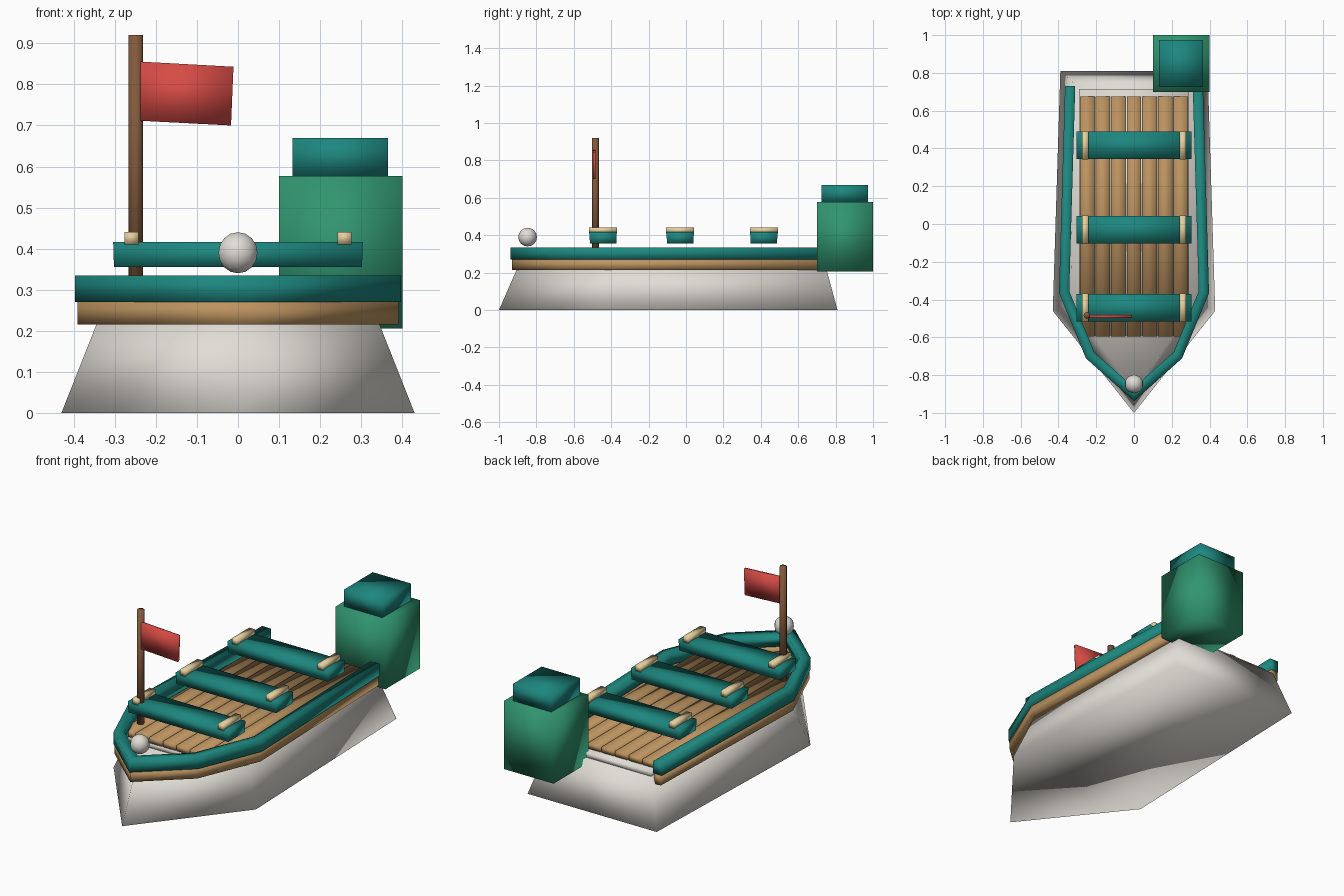
import bpy, bmesh
from mathutils import Vector

if "Cube" in bpy.data.objects:
    bpy.data.objects.remove(bpy.data.objects["Cube"])


def material(name, rgb):
    m = bpy.data.materials.new(name)
    m.diffuse_color = (*rgb, 1)
    m.use_nodes = True
    m.node_tree.nodes["Principled BSDF"].inputs["Base Color"].default_value = m.diffuse_color
    return m


TEAL = material("teal", (0.012, 0.24, 0.21))
GREEN = material("green", (0.03, 0.30, 0.16))
WOOD = material("wood", (0.50, 0.29, 0.115))
BROWN = material("brown", (0.22, 0.10, 0.045))
CREAM = material("cream", (0.78, 0.62, 0.33))
RED = material("red", (0.68, 0.07, 0.06))
WHITE = material("off_white", (0.75, 0.72, 0.67))


def finish(bm, name, mat):
    """Turn a bmesh into a smooth-shaded object."""
    bmesh.ops.recalc_face_normals(bm, faces=bm.faces)
    me = bpy.data.meshes.new(name)
    bm.to_mesh(me)
    bm.free()
    me.materials.append(mat)
    for p in me.polygons:
        p.use_smooth = True
    ob = bpy.data.objects.new(name, me)
    bpy.context.collection.objects.link(ob)
    return ob


def loft(name, rings, mat):
    """Skin closed rings in order, capping the first and last."""
    bm = bmesh.new()
    vs = [[bm.verts.new(p) for p in r] for r in rings]
    n = len(rings[0])
    for a, b in zip(vs, vs[1:]):
        for i in range(n):
            j = (i + 1) % n
            bm.faces.new((a[i], a[j], b[j], b[i]))
    bm.faces.new(vs[0])
    bm.faces.new(vs[-1])
    return finish(bm, name, mat)


def box(name, x0, x1, y0, y1, z0, z1, mat, taper=0.0):
    rect = lambda z, t: [(x0 + t, y0 + t, z), (x1 - t, y0 + t, z),
                         (x1 - t, y1 - t, z), (x0 + t, y1 - t, z)]
    return loft(name, [rect(z0, taper), rect(z1, 0)], mat)


def hull_ring(bow, mid, mid_y, stern, stern_y, z):
    return [(0, bow, z), (mid, mid_y, z), (stern, stern_y, z),
            (-stern, stern_y, z), (-mid, mid_y, z)]


# Hull: wide base, narrower flat top
loft("hull", [hull_ring(-1.0, 0.43, -0.46, 0.39, 0.81, 0),
              hull_ring(-0.895, 0.335, -0.41, 0.318, 0.745, 0.24)], WHITE)


def rail(name, half, z0, z1, mat):
    """Mitred square bar along the gunwale, open at the stern."""
    side = [(0.338, 0.73), (0.37, -0.36), (0.232, -0.695)]
    path = [Vector(p) for p in side + [(0, -0.902)]]
    path += [Vector((-x, y)) for x, y in reversed(side)]
    rings = []
    for i, p in enumerate(path):
        d0 = (p - path[i - 1]).normalized() if i else None
        d1 = (path[i + 1] - p).normalized() if i < len(path) - 1 else None
        d0, d1 = d0 or d1, d1 or d0
        n0, n1 = Vector((-d0.y, d0.x)), Vector((-d1.y, d1.x))
        m = (n0 + n1).normalized()
        m = m / m.dot(n0) * half
        a, b = p + m, p - m
        rings.append([(a.x, a.y, z0), (b.x, b.y, z0),
                      (b.x, b.y, z1), (a.x, a.y, z1)])
    return loft(name, rings, mat)


# Gunwale: wooden strake with teal cap
rail("rail_wood", 0.021, 0.215, 0.27, WOOD)
rail("rail_cap", 0.027, 0.27, 0.335, TEAL)

# Deck base and seven planks
box("deck_base", -0.29, 0.29, -0.59, 0.715, 0.235, 0.268, WHITE)
for i in range(7):
    x = (i - 3) * 0.0825
    box(f"deck_plank_{i + 1}", x - 0.038, x + 0.038, -0.595, 0.675,
        0.268, 0.298, WOOD)

# Bench seats with cream end battens
for i, y in enumerate((-0.443, -0.031, 0.416)):
    box(f"seat_{i + 1}", -0.304, 0.304, y - 0.073, y + 0.073,
        0.355, 0.416, TEAL, 0.002)
    for s in (-1, 1):
        x = s * 0.259
        box(f"seat_batten_{i + 1}_{'left' if s < 0 else 'right'}",
            x - 0.017, x + 0.017, y - 0.075, y + 0.075, 0.41, 0.441, CREAM)

# Outboard motor
box("motor_body", 0.10, 0.40, 0.70, 1.0, 0.205, 0.577, GREEN)
box("motor_cap", 0.133, 0.365, 0.725, 0.973, 0.577, 0.669, TEAL)

# Bow ball
bm = bmesh.new()
bmesh.ops.create_uvsphere(bm, u_segments=10, v_segments=8, radius=0.05)
bmesh.ops.translate(bm, verts=bm.verts, vec=(0, -0.847, 0.39))
finish(bm, "bow_ball", WHITE)

# Flag pole
bm = bmesh.new()
bmesh.ops.create_cone(bm, cap_ends=True, segments=8, radius1=0.018,
                      radius2=0.018, depth=0.63)
bmesh.ops.translate(bm, verts=bm.verts, vec=(-0.249, -0.484, 0.605))
finish(bm, "flag_pole", BROWN)

# Flag: thin tilted panel
flag = [(-0.249, 0.856), (-0.011, 0.843), (-0.017, 0.70), (-0.249, 0.712)]
loft("flag", [[(x, y, z) for x, z in flag] for y in (-0.497, -0.483)], RED)
